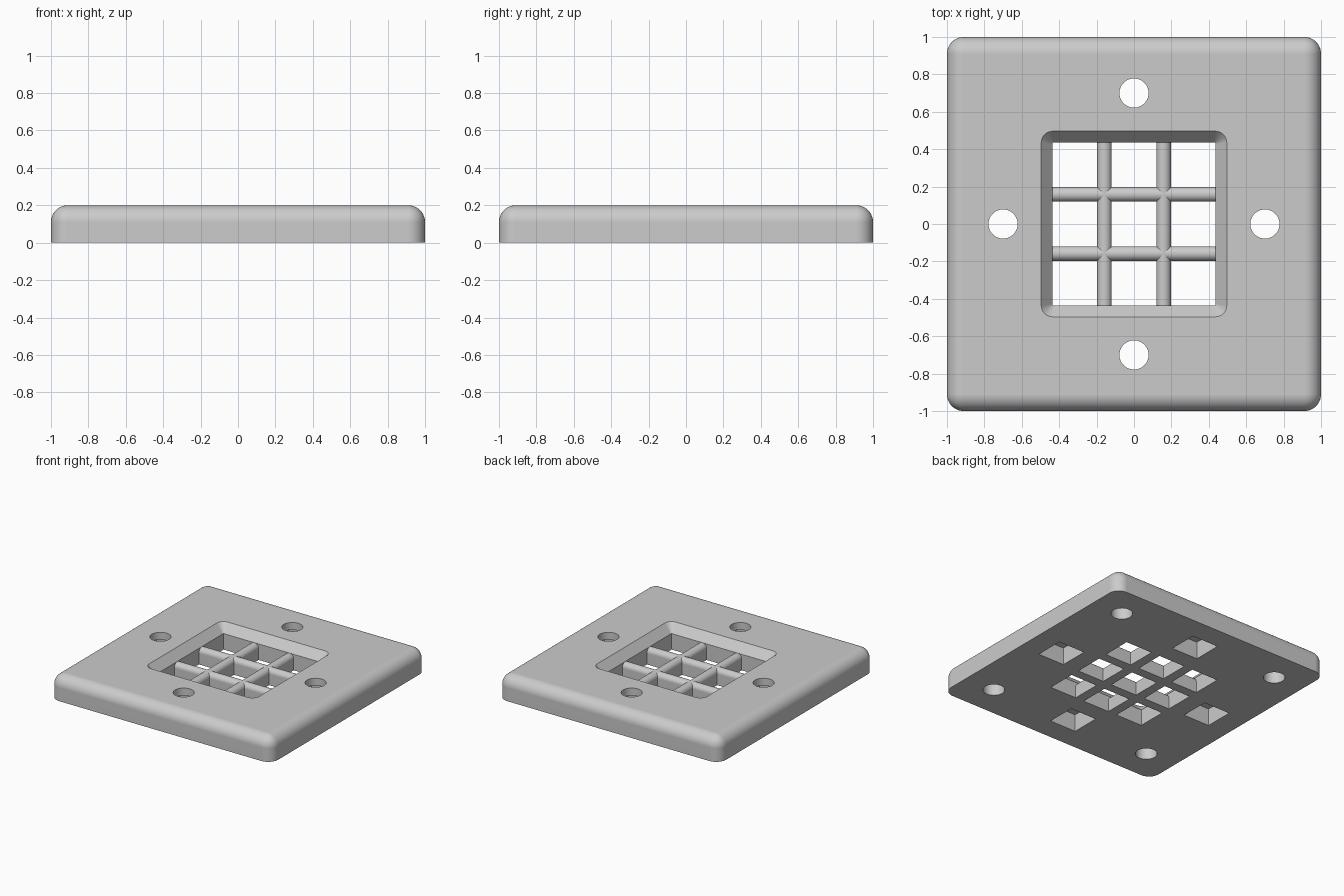
import bpy, bmesh, math
from mathutils import Matrix, Vector

if "Cube" in bpy.data.objects:
    bpy.data.objects.remove(bpy.data.objects["Cube"], do_unlink=True)

HEIGHT = 0.2      # plate thickness
FILLET = 0.09     # outer edge rounding
WINDOW = 0.436    # half width of the grille opening
LEDGE = 0.13      # height where the sloped rim meets the opening
BAR_POS = 0.158   # grille bar offset from centre
BAR_R = 0.039     # half width of a grille bar

grey = bpy.data.materials.new("light_grey")
grey.use_nodes = True
grey.diffuse_color = (0.6, 0.6, 0.6, 1)
grey.node_tree.nodes["Principled BSDF"].inputs["Base Color"].default_value = (0.6, 0.6, 0.6, 1)


def add_object(name, bm):
    bmesh.ops.recalc_face_normals(bm, faces=bm.faces[:])
    mesh = bpy.data.meshes.new(name)
    bm.to_mesh(mesh)
    bm.free()
    mesh.materials.append(grey)
    obj = bpy.data.objects.new(name, mesh)
    bpy.context.collection.objects.link(obj)
    return obj


def box(half, z0, z1, x=0, y=0):
    bm = bmesh.new()
    m = Matrix.Translation((x, y, (z0 + z1) / 2)) @ Matrix.Diagonal((2 * half, 2 * half, z1 - z0, 1))
    bmesh.ops.create_cube(bm, size=1, matrix=m)
    return bm


def cylinder(radius, z0, z1, x, y):
    bm = bmesh.new()
    bmesh.ops.create_cone(bm, cap_ends=True, segments=48, radius1=radius, radius2=radius,
                          depth=z1 - z0, matrix=Matrix.Translation((x, y, (z0 + z1) / 2)))
    return bm


def activate(obj):
    bpy.ops.object.select_all(action='DESELECT')
    obj.select_set(True)
    bpy.context.view_layer.objects.active = obj


def cut(target, bm):
    cutter = add_object("cutter", bm)
    cutter.hide_render = True
    mod = target.modifiers.new("cut", 'BOOLEAN')
    mod.operation = 'DIFFERENCE'
    mod.solver = 'EXACT'
    mod.object = cutter
    activate(target)
    bpy.ops.object.modifier_apply(modifier=mod.name)
    bpy.data.objects.remove(cutter, do_unlink=True)


def smooth(obj):
    activate(obj)
    bpy.ops.object.shade_smooth_by_angle(angle=math.radians(30))
    mod = obj.modifiers.new("flat_faces", 'WEIGHTED_NORMAL')
    mod.keep_sharp = True


# Plate: rounded on every edge except the underside
bm = box(1, 0, HEIGHT)
edges = [e for e in bm.edges if max(v.co.z for v in e.verts) > 0.1]
bmesh.ops.bevel(bm, geom=edges, offset=FILLET, segments=10, profile=0.5, affect='EDGES')
plate = add_object("plate", bm)

# Square opening with a sloped rim, sharp below and rounded above
cut(plate, box(WINDOW, -0.1, 0.3))
bm = bmesh.new()
low, rim = 0.427, 0.06
for sx in (-1, 1):
    for sy in (-1, 1):
        bm.verts.new((sx * low, sy * low, LEDGE - 0.01))
        for i in range(9):
            a = math.radians(90 * i / 8)
            x = sx * (WINDOW + rim * math.cos(a))
            y = sy * (WINDOW + rim * math.sin(a))
            for z in (HEIGHT, HEIGHT + 0.1):
                bm.verts.new((x, y, z))
bmesh.ops.convex_hull(bm, input=bm.verts[:])
bmesh.ops.dissolve_limit(bm, angle_limit=0.01, verts=bm.verts[:], edges=bm.edges[:])
cut(plate, bm)

# Screw holes with square nut recesses underneath, and blind round corner sockets
for i in range(4):
    a = i * math.pi / 2
    x, y = 0.7 * math.cos(a), 0.7 * math.sin(a)
    cut(plate, box(0.118, -0.1, 0.14, x, y))
    cut(plate, cylinder(0.078, -0.1, 0.3, x, y))
    c = 0.735 * math.sqrt(2)
    a += math.pi / 4
    cut(plate, cylinder(0.08, -0.1, 0.13, c * math.cos(a), c * math.sin(a)))
smooth(plate)


# Grille bars: flat sided with a half-round top
def grille_bar(name, offset, along_x):
    bm = bmesh.new()
    section = [(-BAR_R, 0), (BAR_R, 0)]
    for i in range(17):
        a = math.pi * i / 16
        section.append((BAR_R * math.cos(a), LEDGE - BAR_R + BAR_R * math.sin(a)))
    face = bm.faces.new([bm.verts.new((offset + u, -WINDOW - 0.001, z)) for u, z in section])
    side = bmesh.ops.extrude_face_region(bm, geom=[face])["geom"]
    moved = [v for v in side if isinstance(v, bmesh.types.BMVert)]
    bmesh.ops.translate(bm, verts=moved, vec=Vector((0, 2 * WINDOW + 0.002, 0)))
    if along_x:
        bmesh.ops.rotate(bm, verts=bm.verts[:], matrix=Matrix.Rotation(math.pi / 2, 3, 'Z'))
    smooth(add_object(name, bm))


for label, s in (("a", -1), ("b", 1)):
    grille_bar("grille_bar_lengthwise_" + label, s * BAR_POS, False)
    grille_bar("grille_bar_crosswise_" + label, s * BAR_POS, True)
